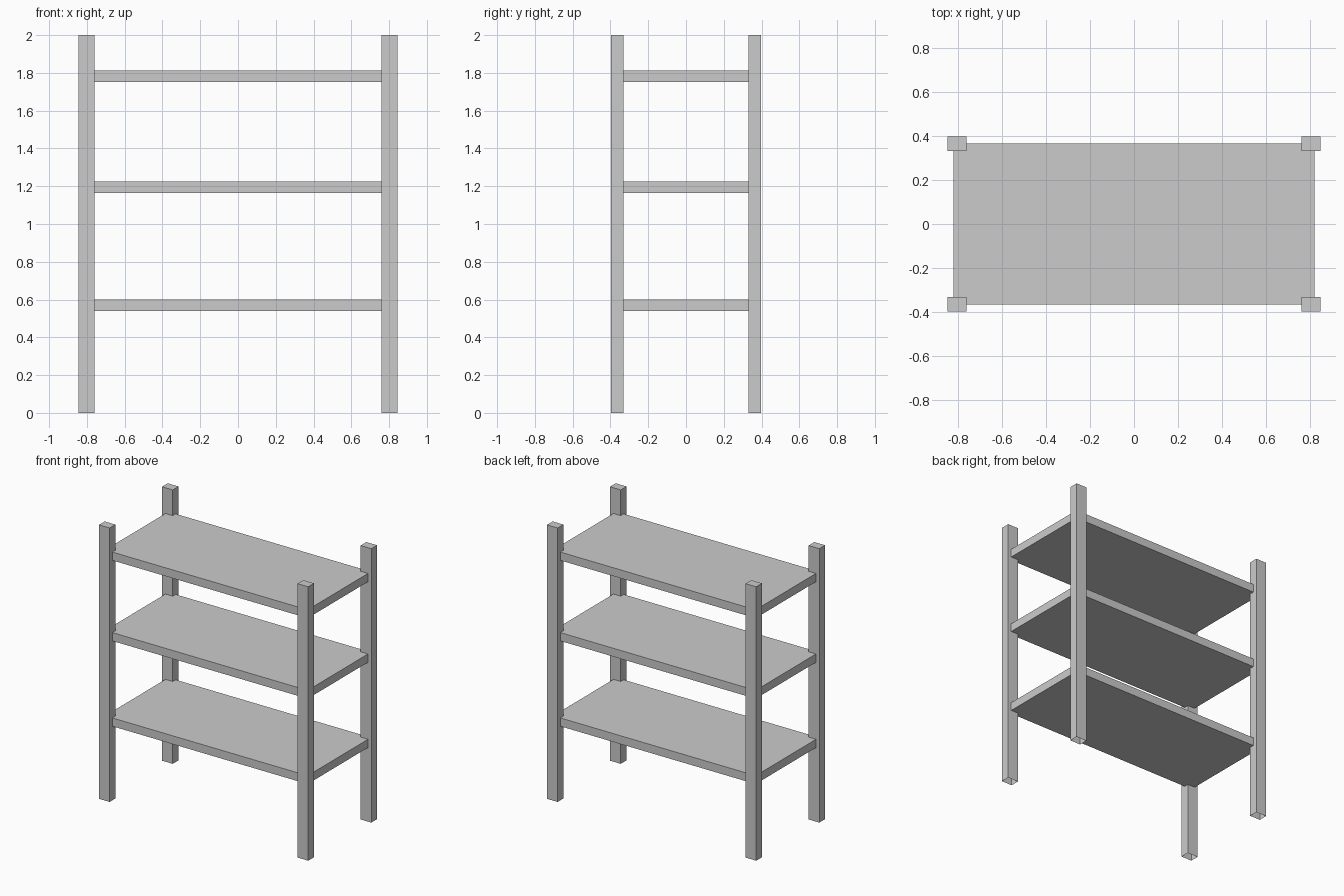
import bpy
import bmesh
from mathutils import Vector

cube = bpy.data.objects.get("Cube")
if cube:
    bpy.data.objects.remove(cube, do_unlink=True)

grey = bpy.data.materials.new("plain_grey")
grey.use_nodes = True
colour = (0.6, 0.6, 0.6, 1.0)
grey.diffuse_color = colour
grey.node_tree.nodes["Principled BSDF"].inputs["Base Color"].default_value = colour


def add_box(name, low, high, open_bottom=False):
    """Box between two corners, optionally without its bottom face."""
    low, high = Vector(low), Vector(high)
    bm = bmesh.new()
    bmesh.ops.create_cube(bm, size=1)
    bmesh.ops.scale(bm, vec=high - low, verts=bm.verts)
    bmesh.ops.translate(bm, vec=(low + high) / 2, verts=bm.verts)
    if open_bottom:
        bm.normal_update()
        bottom = [f for f in bm.faces if f.normal.z < -0.5]
        bmesh.ops.delete(bm, geom=bottom, context="FACES_ONLY")
    mesh = bpy.data.meshes.new(name)
    bm.to_mesh(mesh)
    bm.free()
    mesh.materials.append(grey)
    obj = bpy.data.objects.new(name, mesh)
    bpy.context.collection.objects.link(obj)
    return obj


# Four corner posts, open underneath
post_x, post_y = 0.802, 0.364
half_w, half_d = 0.043, 0.033
for side, sx in (("left", 1), ("right", -1)):
    for end, sy in (("front", -1), ("back", 1)):
        x, y = sx * post_x, sy * post_y
        add_box(f"{end}_{side}_post",
                (x - half_w, y - half_d, 0),
                (x + half_w, y + half_d, 2), open_bottom=True)

# Three shelves let into the posts
for name, z in (("lower", 0.54), ("middle", 1.163), ("upper", 1.751)):
    add_box(f"{name}_shelf", (-0.818, -0.365, z), (0.818, 0.365, z + 0.061))
